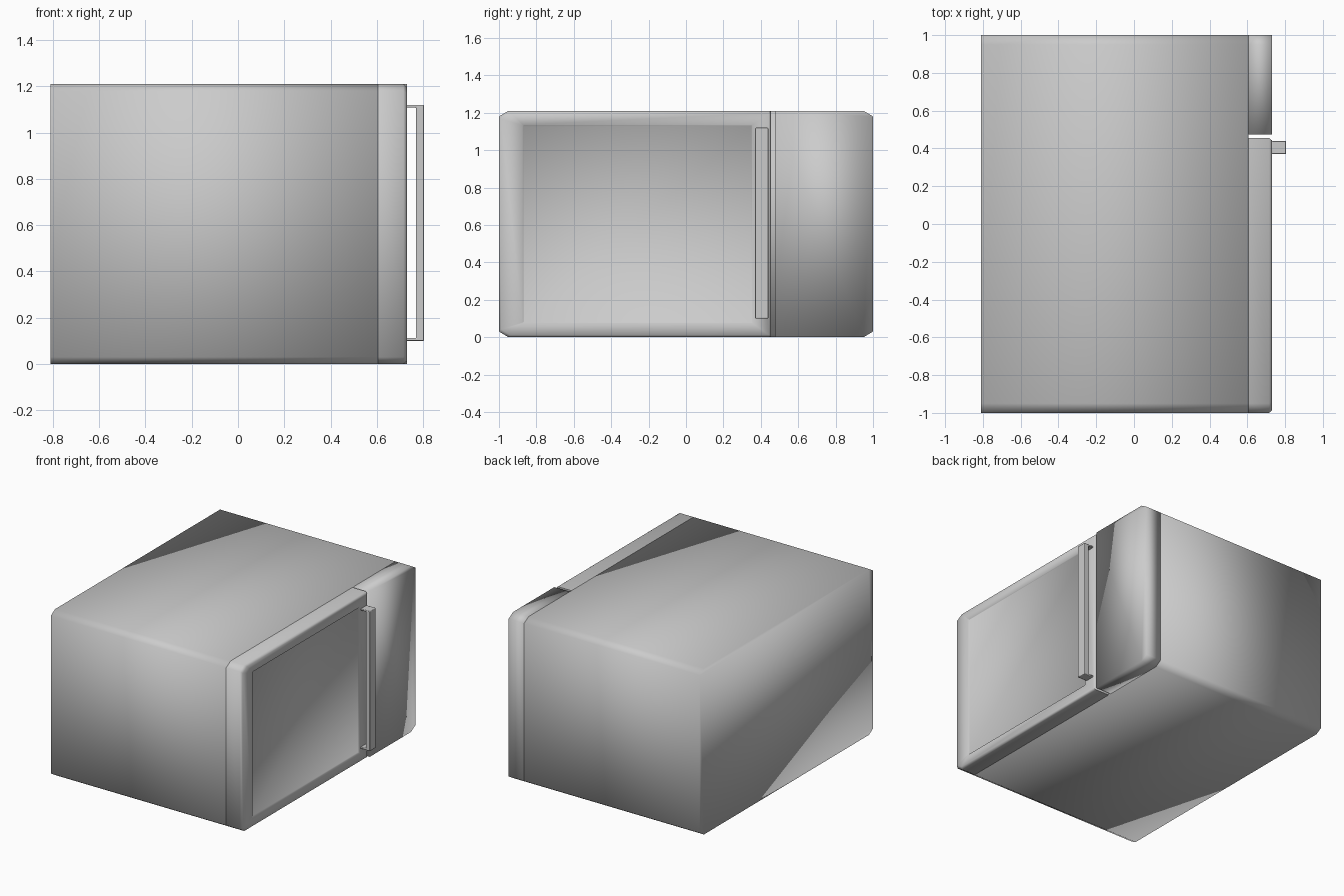
import bpy, bmesh, math

if "Cube" in bpy.data.objects:
    bpy.data.objects.remove(bpy.data.objects["Cube"])

H = 1.21


def outline(y0, y1, z0, z1, cut_low, cut_high, cy=0.05, cz=0.03):
    """Rectangle in the y-z plane with chamfered corners on chosen sides."""
    pts = []
    pts += [(y0, z0 + cz), (y0 + cy, z0)] if cut_low else [(y0, z0)]
    pts += [(y1 - cy, z0), (y1, z0 + cz)] if cut_high else [(y1, z0)]
    pts += [(y1, z1 - cz), (y1 - cy, z1)] if cut_high else [(y1, z1)]
    pts += [(y0 + cy, z1), (y0, z1 - cz)] if cut_low else [(y0, z1)]
    return pts


def make_object(name, loops, angle):
    """Skin matching loops of 3D points and cap both ends."""
    bm = bmesh.new()
    rings = [[bm.verts.new(p) for p in loop] for loop in loops]
    n = len(rings[0])
    for a, b in zip(rings, rings[1:]):
        for i in range(n):
            j = (i + 1) % n
            bm.faces.new((a[i], a[j], b[j], b[i]))
    bm.faces.new(rings[0][::-1])
    bm.faces.new(rings[-1])
    bmesh.ops.recalc_face_normals(bm, faces=bm.faces)
    mesh = bpy.data.meshes.new(name)
    bm.to_mesh(mesh)
    bm.free()
    obj = bpy.data.objects.new(name, mesh)
    bpy.context.collection.objects.link(obj)
    bpy.ops.object.select_all(action='DESELECT')
    obj.select_set(True)
    bpy.context.view_layer.objects.active = obj
    bpy.ops.object.shade_smooth_by_angle(angle=math.radians(angle))
    return obj


def panel(name, sections, y0, y1, cut_low, cut_high, angle):
    """Loft along x through (x, inset) or (x, low y, high y, z inset) sections."""
    loops = []
    for s in sections:
        x, a, b, c = s if len(s) == 4 else (s[0], s[1], s[1], s[1])
        pts = outline(y0 + a, y1 - b, c, H - c, cut_low, cut_high,
                      *((0.05, 0.03) if c < 0.05 else (0.004, 0.004)))
        loops.append([(x, y, z) for y, z in pts])
    return make_object(name, loops, angle)


# Cabinet with softened long edges
panel("cabinet", [(-0.81, 0), (0.605, 0)], -1, 1, True, True, 100)

# Control panel
panel("control_panel", [(0.605, 0), (0.73, 0)], 0.475, 1, False, True, 100)

# Door: rounded rim around a slightly recessed window
panel("door", [(0.605, 0), (0.715, 0), (0.73, 0.012), (0.73, 0.125, 0.10, 0.075),
               (0.722, 0.13, 0.105, 0.08)], -1, 0.455, True, False, 65)

# Handle: bar with thin end brackets
profile = [(0.728, 0.10), (0.805, 0.10), (0.805, 1.12), (0.728, 1.12),
           (0.728, 1.108), (0.77, 1.108), (0.77, 0.112), (0.728, 0.112)]
handle = make_object("door_handle",
                     [[(x, y, z) for x, z in profile] for y in (0.37, 0.44)], 40)
bevel = handle.modifiers.new("soft_edges", 'BEVEL')
bevel.width = 0.004
bevel.segments = 2
